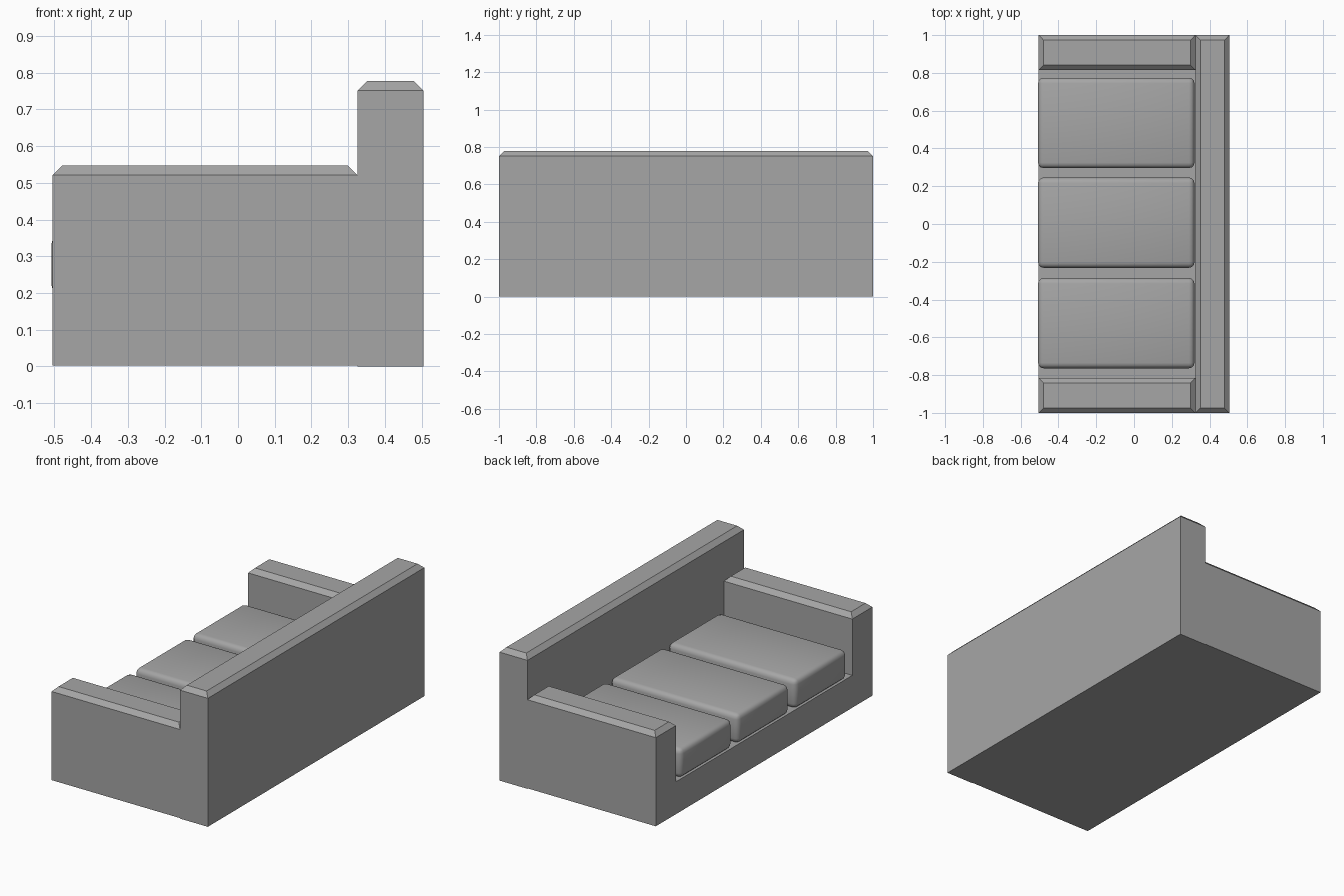
import bpy
import bmesh

cube = bpy.data.objects.get("Cube")
if cube:
    bpy.data.objects.remove(cube, do_unlink=True)

# Single upholstery colour
fabric = bpy.data.materials.new("grey_fabric")
fabric.use_nodes = True
GREY = (0.38, 0.38, 0.38, 1)
fabric.diffuse_color = GREY
fabric.node_tree.nodes["Principled BSDF"].inputs["Base Color"].default_value = GREY


def block(name, xs, ys, zs, bevel=0.0, segments=1, top_only=True):
    """Box between the given limits, bevelled on its top rim or on every edge."""
    bm = bmesh.new()
    bmesh.ops.create_cube(bm, size=1)
    for v in bm.verts:
        v.co = [lim[0] if c < 0 else lim[1] for c, lim in zip(v.co, (xs, ys, zs))]
    if bevel:
        top = zs[1] - 0.0001
        edges = [e for e in bm.edges
                 if not top_only or all(v.co.z > top for v in e.verts)]
        bmesh.ops.bevel(bm, geom=edges, offset=bevel, segments=segments,
                        profile=0.5, affect='EDGES')
    bmesh.ops.recalc_face_normals(bm, faces=bm.faces)
    mesh = bpy.data.meshes.new(name)
    bm.to_mesh(mesh)
    bm.free()
    mesh.materials.append(fabric)
    obj = bpy.data.objects.new(name, mesh)
    bpy.context.collection.objects.link(obj)
    return obj


FRONT, BACK, REAR = -0.505, 0.325, 0.505
ARM_IN = 0.815

# Frame: backrest, seat base and two arms
block("backrest", (BACK, REAR), (-1, 1), (0, 0.777), 0.026)
block("seat_base", (FRONT, BACK), (-ARM_IN, ARM_IN), (0.003, 0.192))
for name, ys in (("near_arm", (-1, -ARM_IN)), ("far_arm", (ARM_IN, 1))):
    block(name, (FRONT, BACK), ys, (0.003, 0.547), 0.026)

# Three rounded seat cushions
for name, y in (("near", -0.525), ("middle", 0.007), ("far", 0.535)):
    cushion = block(name + "_cushion", (-0.508, 0.32), (y - 0.239, y + 0.239),
                    (0.192, 0.363), 0.029, 3, False)
    bpy.ops.object.select_all(action='DESELECT')
    cushion.select_set(True)
    bpy.context.view_layer.objects.active = cushion
    bpy.ops.object.shade_smooth_by_angle(angle=0.7)
